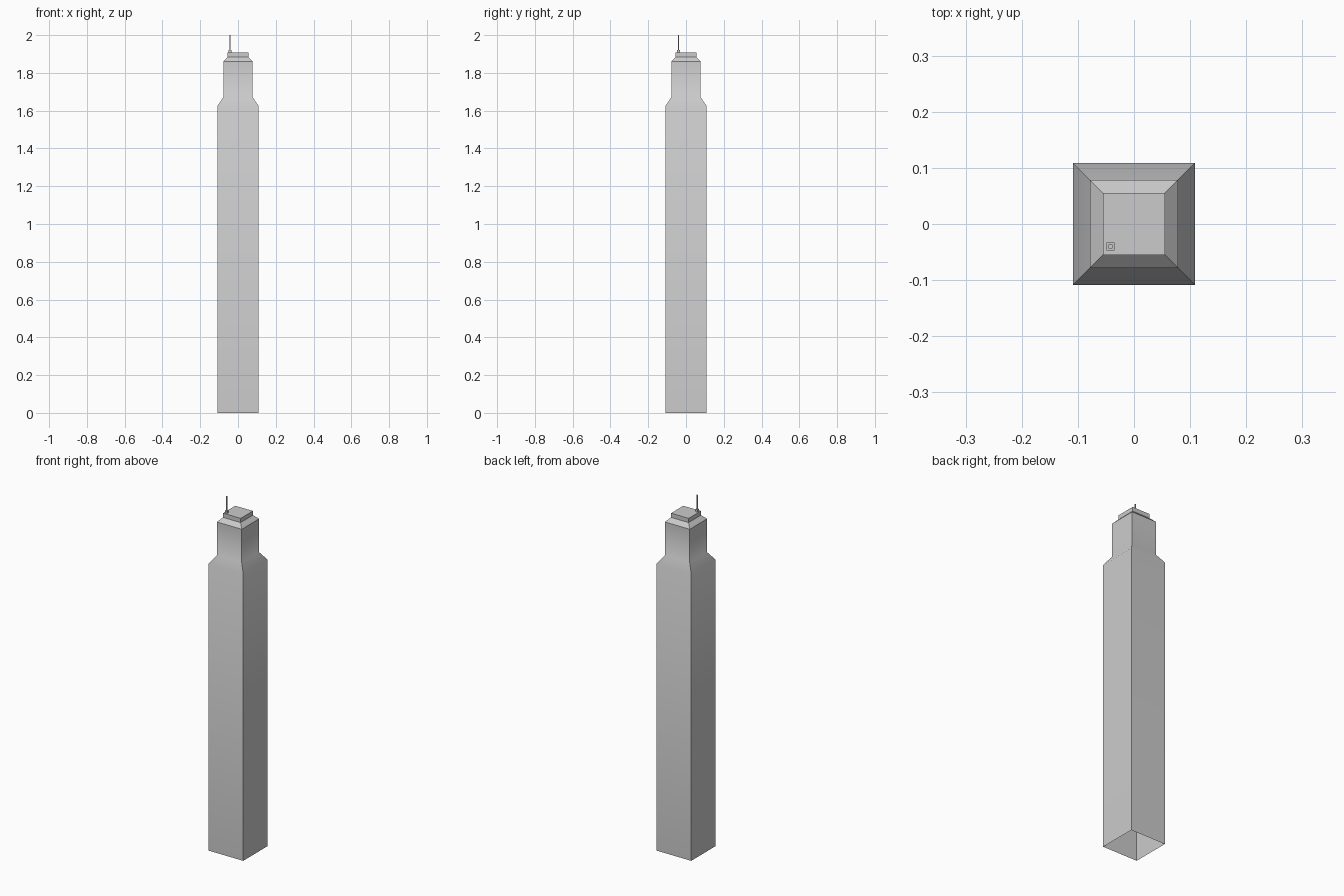
import bpy, bmesh

if "Cube" in bpy.data.objects:
    bpy.data.objects.remove(bpy.data.objects["Cube"])


def square_stack(name, profile, cx=0.0, cy=0.0, smooth=None):
    """Stack square rings (half width, z), closed on top and open below."""
    bm = bmesh.new()
    rings = []
    for h, z in profile:
        rings.append([bm.verts.new((cx + sx * h, cy + sy * h, z))
                      for sx, sy in ((-1, -1), (1, -1), (1, 1), (-1, 1))])
    for lower, upper in zip(rings, rings[1:]):
        for i in range(4):
            j = (i + 1) % 4
            bm.faces.new((lower[i], lower[j], upper[j], upper[i]))
    bm.faces.new(rings[-1])
    mesh = bpy.data.meshes.new(name)
    bm.to_mesh(mesh)
    bm.free()
    obj = bpy.data.objects.new(name, mesh)
    bpy.context.collection.objects.link(obj)
    if smooth:
        bpy.ops.object.select_all(action='DESELECT')
        obj.select_set(True)
        bpy.context.view_layer.objects.active = obj
        bpy.ops.object.shade_smooth_by_angle(angle=smooth)
    return obj


# Tower shaft with sloped shoulder and bevelled top edge, open underneath
square_stack("tower_shaft", [(0.109, 0), (0.109, 1.625), (0.078, 1.67),
                             (0.078, 1.86), (0.055, 1.883)], smooth=0.65)

# Flat roof block
square_stack("roof_block", [(0.055, 1.883), (0.055, 1.907)])

# Antenna foot and thin mast on the front left corner of the roof
square_stack("antenna_foot", [(0.007, 1.907), (0.007, 1.92)], -0.042, -0.04)
square_stack("antenna_mast", [(0.0033, 1.92), (0.0033, 2.0)], -0.042, -0.04)
